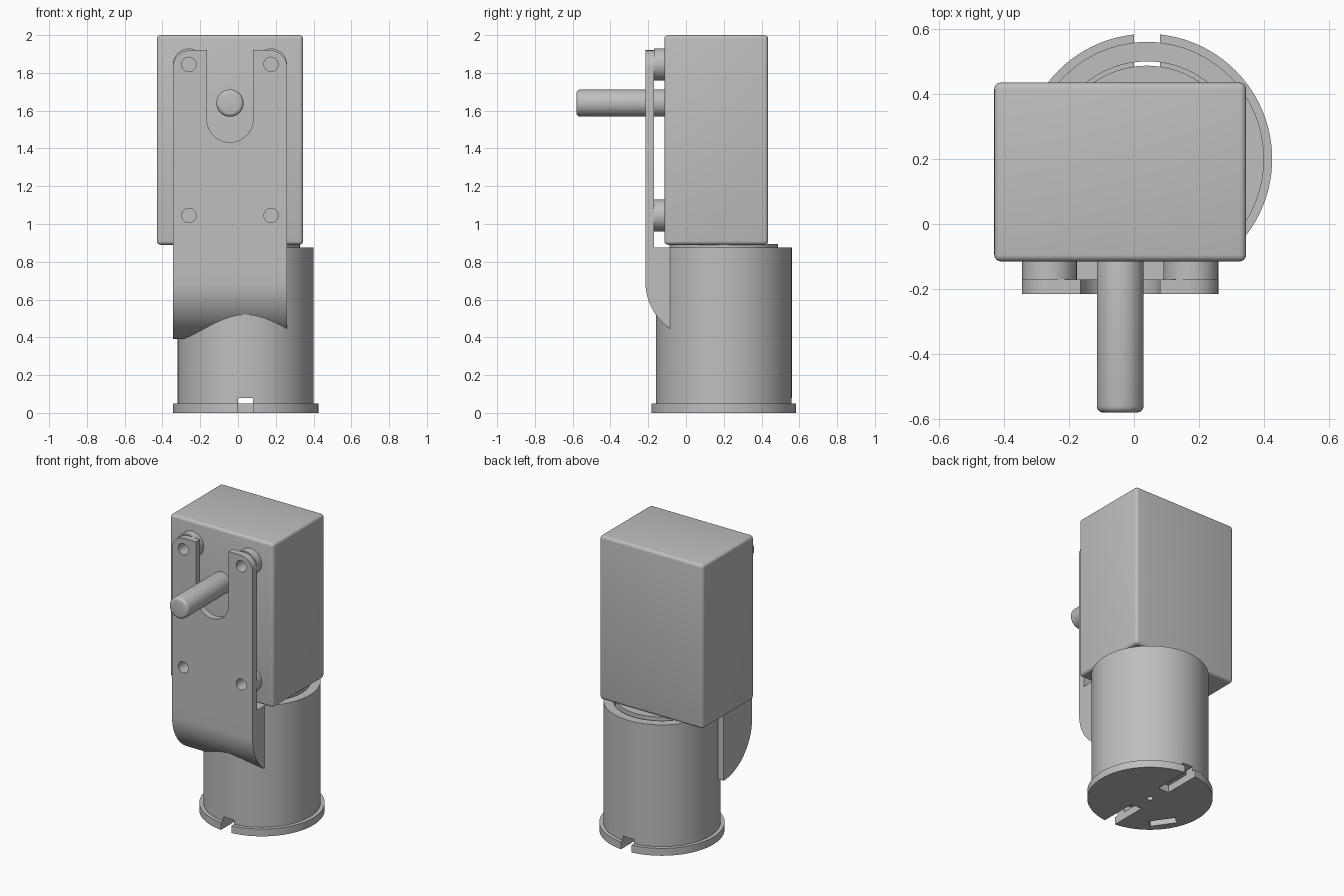
import bpy, bmesh, math
from mathutils import Matrix, Vector

if "Cube" in bpy.data.objects:
    bpy.data.objects.remove(bpy.data.objects["Cube"])

metal = bpy.data.materials.new("grey metal")
metal.diffuse_color = (0.52, 0.52, 0.52, 1)
metal.use_nodes = True
metal.node_tree.nodes["Principled BSDF"].inputs["Base Color"].default_value = metal.diffuse_color
CX, CY = 0.04, 0.2      # motor axis
SX, SZ = -0.0425, 1.64  # output shaft axis


def finish(name, bm, cutter=False):
    bmesh.ops.recalc_face_normals(bm, faces=bm.faces)
    mesh = bpy.data.meshes.new(name)
    bm.to_mesh(mesh)
    bm.free()
    ob = bpy.data.objects.new(name, mesh)
    bpy.context.collection.objects.link(ob)
    mesh.materials.append(metal)
    ob.hide_render = cutter
    return ob


def box(name, lo, hi, cutter=False, turn=0):
    bm = bmesh.new()
    lo, hi = Vector(lo), Vector(hi)
    size = hi - lo
    bmesh.ops.create_cube(bm, size=1, matrix=Matrix.Translation((lo + hi) / 2)
                          @ Matrix.Rotation(turn, 4, 'Z') @ Matrix.Diagonal((*size, 1)))
    return finish(name, bm, cutter)


def rod(name, a, b, r, n=64, cutter=False):
    bm = bmesh.new()
    a, b = Vector(a), Vector(b)
    rot = (b - a).to_track_quat('Z', 'Y').to_matrix().to_4x4()
    bmesh.ops.create_cone(bm, cap_ends=True, segments=n, radius1=r, radius2=r,
                          depth=(b - a).length, matrix=Matrix.Translation((a + b) / 2) @ rot)
    return finish(name, bm, cutter)


def extrude(name, pts, direction):
    bm = bmesh.new()
    face = bm.faces.new([bm.verts.new(p) for p in pts])
    new = bmesh.ops.extrude_face_region(bm, geom=[face])["geom"]
    bmesh.ops.translate(bm, vec=direction, verts=[v for v in new if isinstance(v, bmesh.types.BMVert)])
    return finish(name, bm)


def arc(cx, cy, r, a0, a1, n):
    return [(cx + r * math.cos(math.radians(a0 + (a1 - a0) * i / n)),
             cy + r * math.sin(math.radians(a0 + (a1 - a0) * i / n))) for i in range(n + 1)]


def cut(ob, cutters):
    for c in cutters:
        m = ob.modifiers.new("cut", 'BOOLEAN')
        m.operation, m.object, m.solver = 'DIFFERENCE', c, 'EXACT'


def bevel(ob, width):
    m = ob.modifiers.new("round", 'BEVEL')
    m.width, m.segments, m.limit_method = width, 4, 'ANGLE'
    m.angle_limit = math.radians(40)


# gearbox housing and output shaft
housing = box("gearbox_housing", (-0.43, -0.115, 0.89), (0.345, 0.435, 2.0))
bevel(housing, 0.02)
shaft = rod("output_shaft", (SX, -0.05, SZ), (SX, -0.58, SZ), 0.072)
bevel(shaft, 0.02)

# motor: end cap, sleeve and inner body
end_cap = rod("end_cap", (CX, CY, 0), (CX, CY, 0.05), 0.385, 96)
sleeve = rod("motor_sleeve", (CX, CY, 0.05), (CX, CY, 0.875), 0.36, 96)
rod("motor_body", (CX, CY, 0.09), (CX, CY, 0.895), 0.287, 96)
bore = rod("sleeve_bore_cutter", (CX, CY, 0), (CX, CY, 1), 0.30, 96, True)
slots = [box("slot_cutter", (0, CY + min(s * 0.13, s * 0.5), -0.1),
             (0.08, CY + max(s * 0.13, s * 0.5), 0.08), True) for s in (-1, 1)]
pin_hole = rod("pin_hole_cutter", (CX, CY, -0.1), (CX, CY, 0.04), 0.02, 24, True)
ang = math.radians(215)
px, py = CX + 0.30 * math.cos(ang), CY + 0.30 * math.sin(ang)
vent = box("vent_cutter", (px - 0.03, py - 0.085, -0.1), (px + 0.03, py + 0.085, 0.045), True, ang)
cut(end_cap, slots + [pin_hole, vent])
cut(sleeve, [bore] + slots)

# mounting plate outline, with the shaft notch and rounded outer top corners
outline = ([(-0.345, 0.80), (0.26, 0.80)] + arc(0.17, 1.83, 0.09, 0, 90, 8) + [(0.08, 1.92)]
           + arc(SX, 1.555, 0.1225, 0, -180, 24) + [(-0.165, 1.92)] + arc(-0.255, 1.83, 0.09, 90, 180, 8))
plate = extrude("mounting_plate", [(x, -0.215, z) for x, z in outline], (0, 0.045, 0))

# saddle: curved lower block joining the plate to the sleeve
side = ([(-0.215, 0.80), (-0.17, 0.80), (-0.17, 0.875), (0.09, 0.875)]
        + arc(0.09, 0.695, 0.305, 270, 180, 24))
saddle = extrude("bracket_saddle", [(-0.345, y, z) for y, z in side], (0.605, 0, 0))
cut(saddle, [rod("saddle_cutter", (CX, CY, 0), (CX, CY, 1.2), 0.355, 96, True)])

# spacers with screw holes
holes = []
for x in (-0.26, 0.175):
    for z in (1.045, 1.845):
        hole = rod("screw_hole_cutter", (x, -0.3, z), (x, -0.116, z), 0.038, 32, True)
        spacer = rod("spacer", (x, -0.17, z), (x, -0.11, z), 0.084, 48)
        cut(spacer, [hole])
        holes.append(hole)
cut(plate, holes)

# bake the modifiers, remove the cutters and smooth by angle
bpy.context.view_layer.update()
deps = bpy.context.evaluated_depsgraph_get()
parts = [o for o in bpy.data.objects if not o.hide_render]
baked = [bpy.data.meshes.new_from_object(o.evaluated_get(deps)) for o in parts]
for o, mesh in zip(parts, baked):
    o.modifiers.clear()
    o.data = mesh
for o in [o for o in bpy.data.objects if o.hide_render]:
    bpy.data.objects.remove(o)
for o in parts:
    o.select_set(True)
bpy.context.view_layer.objects.active = parts[0]
bpy.ops.object.shade_smooth_by_angle(angle=math.radians(30))
